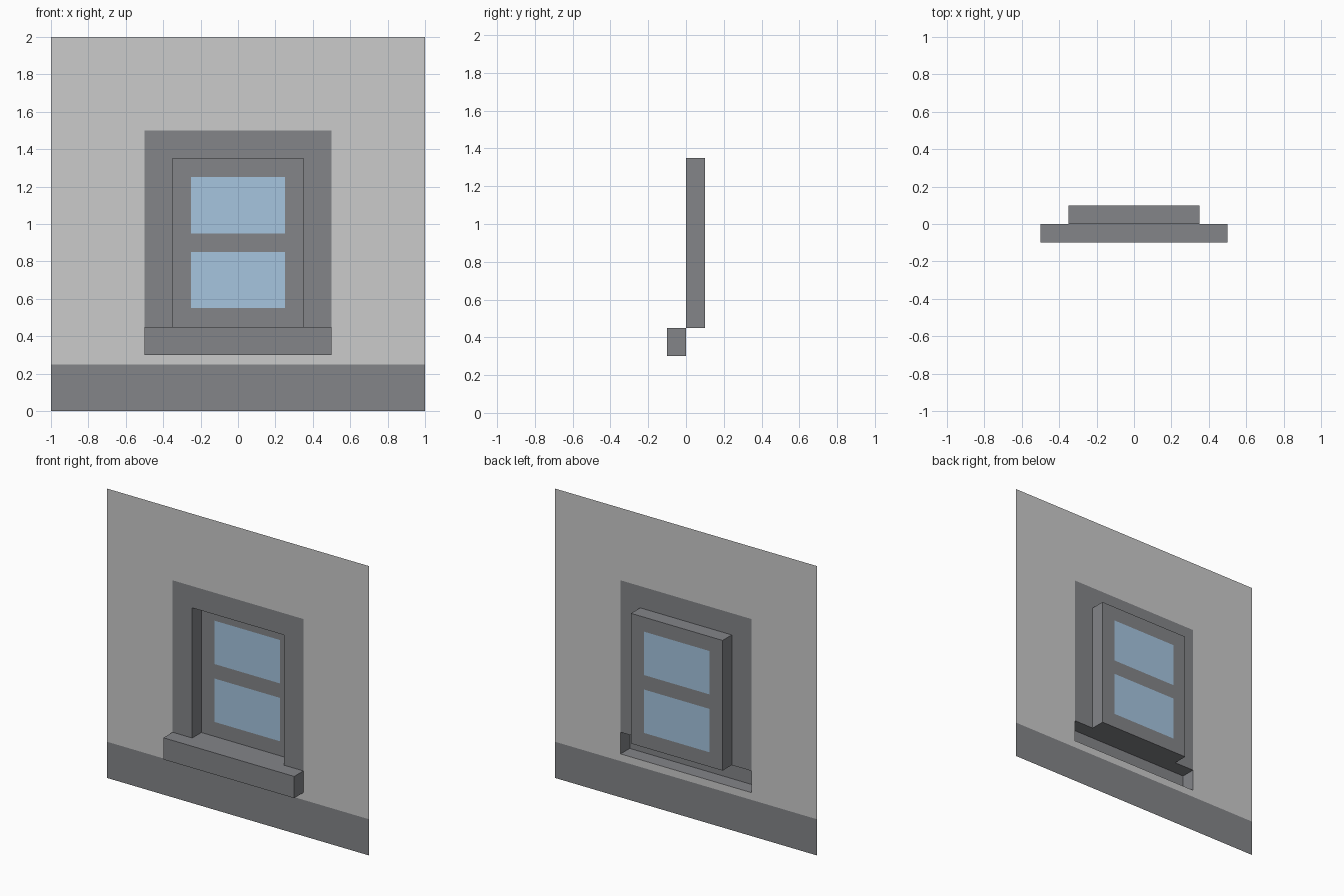
import bpy, bmesh

if "Cube" in bpy.data.objects:
    bpy.data.objects.remove(bpy.data.objects["Cube"])


def material(name, rgb):
    mat = bpy.data.materials.new(name)
    mat.diffuse_color = (*rgb, 1)
    mat.use_nodes = True
    mat.node_tree.nodes["Principled BSDF"].inputs["Base Color"].default_value = mat.diffuse_color
    return mat


STONE = material("dark_stone", (0.23, 0.235, 0.25))
GLASS = material("blue_glass", (0.38, 0.56, 0.74))


def finish(name, bm, mat=None):
    mesh = bpy.data.meshes.new(name)
    bm.to_mesh(mesh)
    bm.free()
    if mat:
        mesh.materials.append(mat)
    obj = bpy.data.objects.new(name, mesh)
    bpy.context.collection.objects.link(obj)
    return obj


def panel(name, xs, zs, y=0, holes=(), mat=None):
    """Flat sheet facing -y, split at xs and zs, leaving out the (column, row) holes."""
    bm = bmesh.new()
    grid = [[bm.verts.new((x, y, z)) for z in zs] for x in xs]
    for i in range(len(xs) - 1):
        for j in range(len(zs) - 1):
            if (i, j) not in holes:
                bm.faces.new((grid[i][j], grid[i + 1][j], grid[i + 1][j + 1], grid[i][j + 1]))
    return finish(name, bm, mat)


def open_box(name, x, y0, y1, z0, z1, is_open, inward=False, mat=None):
    """Box of half width x, without the faces whose normal passes is_open."""
    bm = bmesh.new()
    bmesh.ops.create_cube(bm, size=1)
    for v in bm.verts:
        v.co = (v.co.x * 2 * x, y0 if v.co.y < 0 else y1, z0 if v.co.z < 0 else z1)
    bm.normal_update()
    bmesh.ops.delete(bm, geom=[f for f in bm.faces if is_open(f.normal)], context='FACES')
    if inward:
        bmesh.ops.reverse_faces(bm, faces=bm.faces[:])
    return finish(name, bm, mat)


# Wall sheet and its dark base strip
panel("wall", (-1, -0.5, 0.5, 1), (0.25, 0.3, 1.5, 2), holes={(1, 1)})
panel("base_strip", (-1, 1), (0, 0.25), mat=STONE)

# Flat surround of the opening, and the reveal running back from it
panel("window_surround", (-0.5, -0.35, 0.35, 0.5), (0.45, 1.35, 1.5), holes={(1, 0)}, mat=STONE)
open_box("window_reveal", 0.35, 0, 0.1, 0.45, 1.35, lambda n: abs(n.y) > 0.5, inward=True, mat=STONE)

# Recessed window frame with two panes
panel("window_frame", (-0.35, -0.25, 0.25, 0.35), (0.45, 0.55, 0.85, 0.95, 1.25, 1.35),
      y=0.1, holes={(1, 1), (1, 3)}, mat=STONE)
for name, z in (("lower_pane", 0.55), ("upper_pane", 0.95)):
    panel(name, (-0.25, 0.25), (z, z + 0.3), y=0.1, mat=GLASS)

# Projecting sill, hollow at the back
open_box("window_sill", 0.5, -0.1, 0, 0.3, 0.45, lambda n: n.y > 0.5, mat=STONE)
